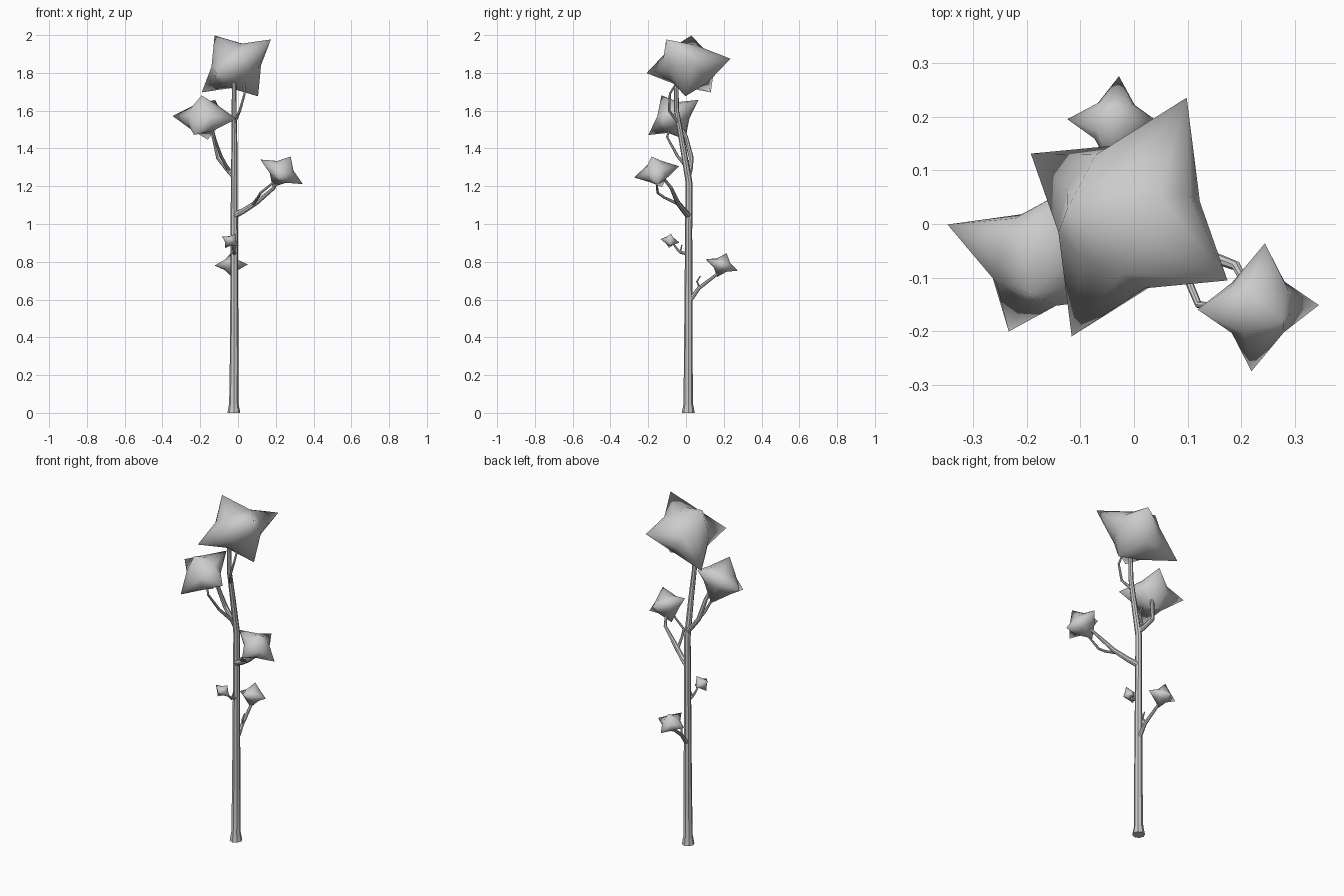
import bpy, bmesh
from mathutils import Vector
from itertools import product


def tube(name, pts):
    """Tapered eight-sided limb through (x, y, z, radius) points."""
    cu = bpy.data.curves.new(name, 'CURVE')
    cu.dimensions = '3D'
    cu.bevel_depth = 1.0
    cu.bevel_resolution = 2
    cu.use_fill_caps = True
    sp = cu.splines.new('POLY')
    sp.points.add(len(pts) - 1)
    for p, (x, y, z, r) in zip(sp.points, pts):
        p.co = (x, y, z, 1)
        p.radius = r
    ob = bpy.data.objects.new(name, cu)
    bpy.context.collection.objects.link(ob)
    bpy.ops.object.select_all(action='DESELECT')
    ob.select_set(True)
    bpy.context.view_layer.objects.active = ob
    bpy.ops.object.convert(target='MESH')
    bpy.ops.object.shade_smooth_by_angle()


def leaf_clump(name, center, a, b, c):
    """Six-pointed clump: pinched octahedron with spikes along +-a, +-b, +-c."""
    axes = [Vector(v) for v in (a, b, c)]
    scale = {1: 1.0, 2: 0.39, 3: 0.325}   # spike, ridge middle, bulge
    bm = bmesh.new()
    verts = {}
    for key in product((-1, 0, 1), repeat=3):
        n = sum(abs(k) for k in key)
        if n:
            off = sum((ax * k for ax, k in zip(axes, key)), Vector())
            verts[key] = bm.verts.new(Vector(center) + off * scale[n])
    # Each octant has three quads: spike, ridge, bulge, ridge
    for s in product((-1, 1), repeat=3):
        for i in range(3):
            j, k = (i + 1) % 3, (i + 2) % 3

            def at(*on):
                return verts[tuple(s[m] if m in on else 0 for m in range(3))]
            bm.faces.new((at(i), at(i, j), at(0, 1, 2), at(i, k)))
    bmesh.ops.recalc_face_normals(bm, faces=bm.faces)
    for f in bm.faces:
        f.smooth = True
    me = bpy.data.meshes.new(name)
    bm.to_mesh(me)
    bm.free()
    bpy.context.collection.objects.link(bpy.data.objects.new(name, me))


# Trunk with flared foot
tube("trunk", [(-.022, .012, 0, .034), (-.022, .012, .05, .025), (-.02, .012, .3, .023),
               (-.02, .013, .6, .021), (-.02, .014, .95, .019), (-.02, .016, 1.22, .018),
               (-.019, -.022, 1.44, .015), (-.021, -.05, 1.6, .013), (-.02, -.052, 1.8, .011)])

# Branches and twigs
limbs = {
    "right_branch": [(-.02, .013, 1.045, .017), (.03, -.01, 1.07, .015), (.10, -.045, 1.115, .013),
                     (.19, -.078, 1.19, .009), (.215, -.125, 1.25, .007)],
    "right_twig": [(.08, -.04, 1.105, .009), (.105, -.115, 1.14, .007),
                   (.12, -.15, 1.165, .007), (.2, -.157, 1.23, .005)],
    "left_branch": [(-.02, .013, 1.25, .014), (-.055, .022, 1.29, .014), (-.103, .028, 1.35, .013),
                    (-.128, 0, 1.46, .011), (-.15, -.04, 1.54, .008)],
    "left_twig": [(-.05, .015, 1.285, .009), (-.09, -.045, 1.36, .008),
                  (-.125, -.1, 1.46, .006), (-.15, -.08, 1.54, .005)],
    "back_branch": [(-.02, .013, .59, .012), (-.02, .035, .615, .012), (-.02, .068, .66, .010),
                    (-.03, .165, .735, .008), (-.036, .19, .78, .006)],
    "back_twig": [(-.02, .072, .665, .006), (-.012, .058, .695, .005), (-.01, .076, .725, .003)],
    "front_branch": [(-.02, .013, .84, .009), (-.02, -.03, .85, .008),
                     (-.025, -.045, .865, .006), (-.035, -.075, .905, .004)],
    "front_twig": [(-.02, -.03, .85, .005), (-.012, -.022, .89, .003)],
    "top_twig": [(-.02, -.04, 1.535, .009), (.01, -.09, 1.6, .007),
                 (.035, -.085, 1.69, .006), (.03, -.03, 1.78, .005)],
}
for limb, pts in limbs.items():
    tube(limb, pts)

# Leaf clumps: centre followed by three spike vectors
leaf_clump("top_leaves", (-.009, .013, 1.837), (.183, -.118, .140), (.107, .222, .038), (-.115, .016, .161))
leaf_clump("left_leaves", (-.177, -.067, 1.564), (.17, -.066, -.008), (.056, .133, .093), (-.016, -.063, .117))
leaf_clump("right_leaves", (.231, -.155, 1.276), (.113, .004, -.065), (.0125, .119, .03), (.048, -.027, .081))
leaf_clump("back_leaves", (-.036, .19, .783), (.088, -.005, .003), (.008, .085, -.03), (-.002, .025, .063))
leaf_clump("front_leaves", (-.041, -.085, .911), (.044, 0, -.024), (0, .05, -.009), (.028, .005, .038))
